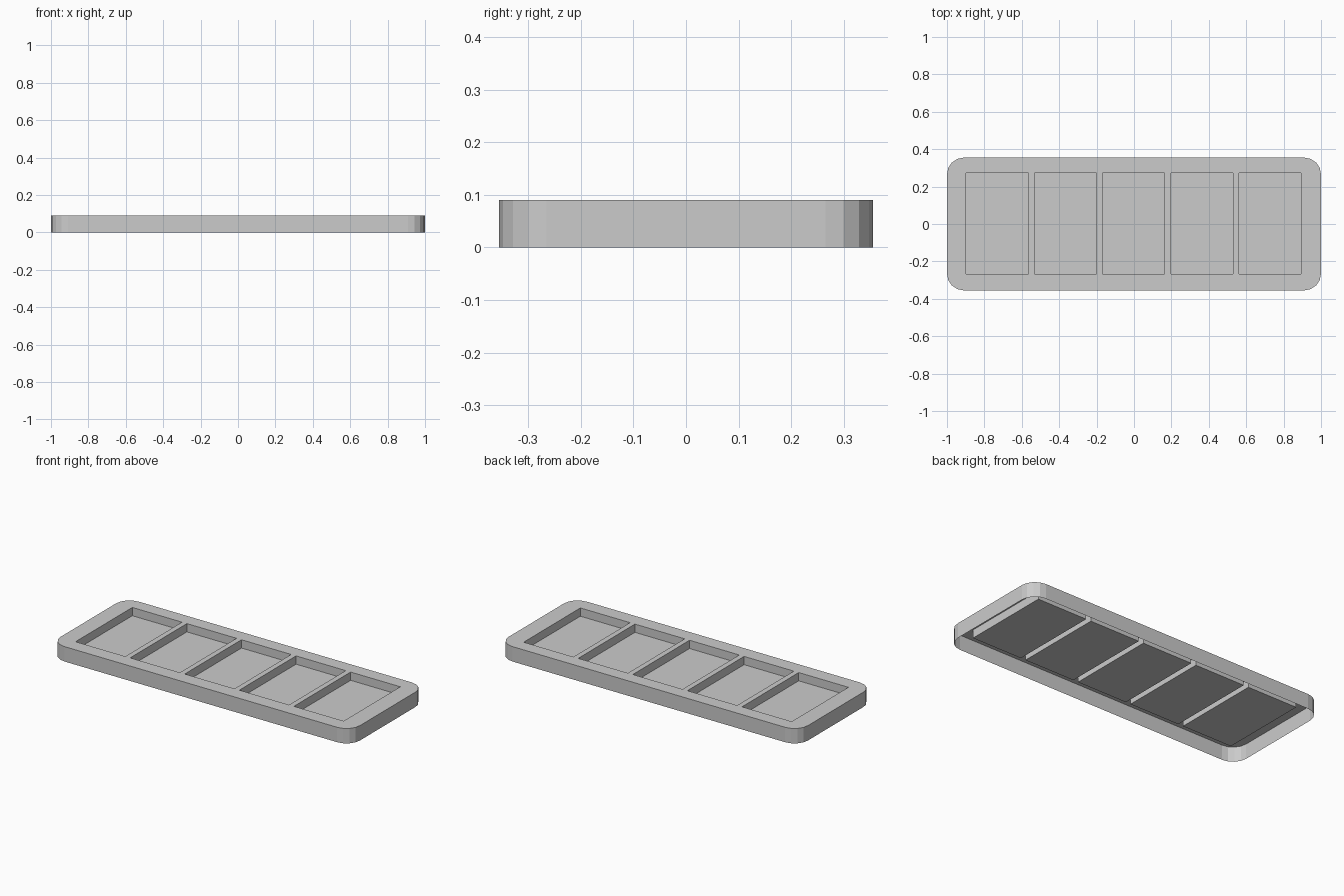
import bpy, bmesh, math

if "Cube" in bpy.data.objects:
    bpy.data.objects.remove(bpy.data.objects["Cube"])

HALF_X, HALF_Y, TOP = 1.0, 0.355, 0.09
RADIUS, CORNER_SEGS = 0.09, 4
POCKET_W, POCKET_Y0, POCKET_Y1, PITCH = 0.332, -0.268, 0.273, 0.3645
FLOOR_Z = 0.04

bm = bmesh.new()


def loop(points, z):
    return [bm.verts.new((x, y, z)) for x, y in points]


def skirt(upper, lower, flip=False):
    """Vertical walls joining two matching loops."""
    n = len(upper)
    for i in range(n):
        j = (i + 1) % n
        quad = [upper[i], lower[i], lower[j], upper[j]]
        bm.faces.new(quad[::-1] if flip else quad)


# Rounded outer outline, counter-clockwise
outline = []
for k, (sx, sy) in enumerate([(1, 1), (-1, 1), (-1, -1), (1, -1)]):
    for s in range(CORNER_SEGS + 1):
        a = math.pi / 2 * (k + s / CORNER_SEGS)
        outline.append((sx * (HALF_X - RADIUS) + RADIUS * math.cos(a),
                        sy * (HALF_Y - RADIUS) + RADIUS * math.sin(a)))

# Top rims of the outer wall and of the five pockets
outer = loop(outline, TOP)
pockets = []
for i in range(-2, 3):
    cx = i * PITCH - 0.002
    x0, x1 = cx - POCKET_W / 2, cx + POCKET_W / 2
    pockets.append([(x0, POCKET_Y0), (x1, POCKET_Y0),
                    (x1, POCKET_Y1), (x0, POCKET_Y1)])
rims = [loop(p, TOP) for p in pockets]

# Flat top plate with pocket openings
edges = [bm.edges.new((r[i], r[(i + 1) % len(r)]))
         for r in [outer] + rims for i in range(len(r))]
bmesh.ops.triangle_fill(bm, edges=edges, use_beauty=True, normal=(0, 0, 1))
for f in bm.faces:
    f.normal_update()
    if f.normal.z < 0:
        f.normal_flip()
bmesh.ops.dissolve_limit(bm, angle_limit=0.01, verts=[], edges=bm.edges[:])

# Outer wall, open underneath
skirt(outer, loop(outline, 0))

# Pocket walls and floors
for rim, pts in zip(rims, pockets):
    base = loop(pts, FLOOR_Z)
    skirt(rim, base, flip=True)
    bm.faces.new(base)

mesh = bpy.data.meshes.new("pocket_tray")
bm.to_mesh(mesh)
bm.free()
tray = bpy.data.objects.new("pocket_tray", mesh)
bpy.context.collection.objects.link(tray)
